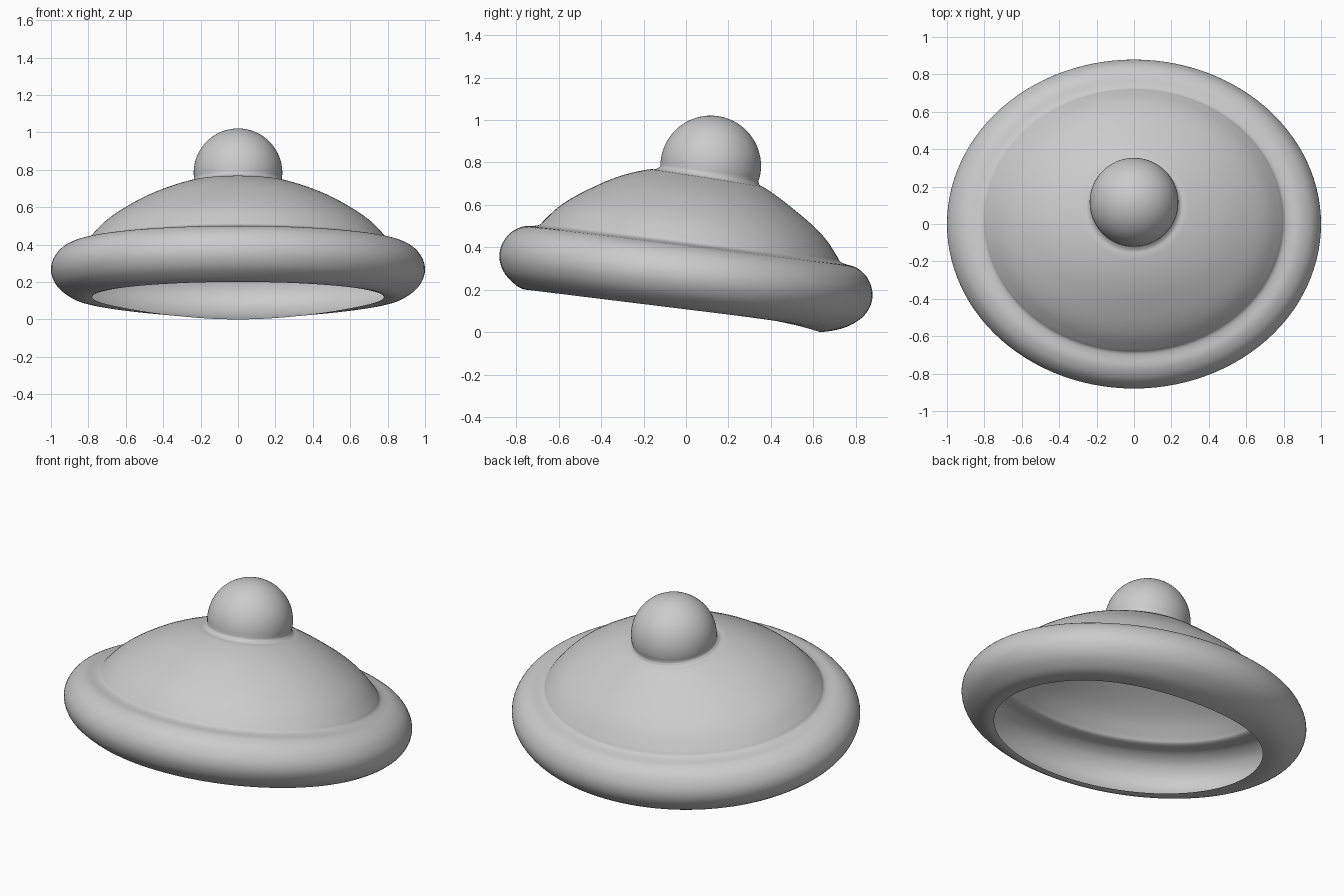
import bpy, bmesh
from math import sin, cos, pi, radians
from mathutils import Matrix, Vector

if "Cube" in bpy.data.objects:
    bpy.data.objects.remove(bpy.data.objects["Cube"])

SEG = 112
K = 0.885  # depth / width of the oval hat

# Open shell rings: radius, height, depth ratio, back offset, tilt, droop at back
RINGS = [
    (.780, -.155, K, -.029, 0, .035),   # opening edge
    (.835, -.160, K, -.010, 0, .012),
    (.892, -.145, K, 0, 0, 0),          # rolled brim
    (.956, -.100, K, 0, 0, 0),
    (.990, -.050, K, 0, 0, 0),
    (1.00, 0, K, 0, 0, 0),
    (.988, .050, K, 0, 0, 0),
    (.952, .100, K, 0, 0, 0),
    (.895, .133, K, 0, 0, 0),
    (.835, .143, K, 0, 0, 0),
    (.805, .153, K, 0, 0, 0),           # crease
    (.785, .176, K, 0, 0, 0),
    (.720, .244, K, 0, 0, 0),           # crown
    (.635, .307, K, 0, 0, 0),
    (.510, .379, K, 0, 0, 0),
    (.390, .430, .92, .012, .004, 0),
    (.290, .463, .96, .036, .008, 0),
    (.252, .470, .99, .045, .008, 0),   # neck
    (.234, .486, 1, .050, .006, 0),
]
BALL_R, BALL_Y, BALL_Z = .237, .053, .525


def catmull(pts, steps):
    out = []
    for i in range(len(pts) - 1):
        a, b, c, d = (pts[max(0, min(len(pts) - 1, i + k))] for k in (-1, 0, 1, 2))
        for s in range(steps):
            t = s / steps
            out.append(tuple(
                .5 * (2 * q + (r - p) * t + (2 * p - 5 * q + 4 * r - e) * t * t
                      + (3 * q - p - 3 * r + e) * t ** 3)
                for p, q, r, e in zip(a, b, c, d)))
    return out + [pts[-1]]


rings = catmull(RINGS, 4)
# Ball on top continues the same shell
for i in range(22):
    a = radians(-6 + 94 * i / 21)
    rings.append((BALL_R * cos(a), BALL_Z + BALL_R * sin(a), 1, BALL_Y, 0, 0))

bm = bmesh.new()
loops = []
for r, w, k, off, tilt, droop in rings:
    loop = []
    for j in range(SEG):
        s = sin(2 * pi * j / SEG)
        z = w - tilt * s - droop * max(0, s) ** 4
        loop.append(bm.verts.new((r * cos(2 * pi * j / SEG), off + r * k * s, z)))
    loops.append(loop)
for lo, hi in zip(loops, loops[1:]):
    for j in range(SEG):
        n = (j + 1) % SEG
        bm.faces.new((lo[j], lo[n], hi[n], hi[j]))
top = bm.verts.new((0, BALL_Y, BALL_Z + BALL_R))
for j in range(SEG):
    bm.faces.new((loops[-1][j], loops[-1][(j + 1) % SEG], top))

# Tip the hat backwards and rest it on the ground plane
bm.transform(Matrix.Rotation(radians(-7), 4, 'X'))
low = min(v.co.z for v in bm.verts)
bm.transform(Matrix.Translation(Vector((0, 0, -low))))
for f in bm.faces:
    f.smooth = True

mesh = bpy.data.meshes.new("hat")
bm.to_mesh(mesh)
bm.free()
hat = bpy.data.objects.new("hat_with_bobble", mesh)
bpy.context.collection.objects.link(hat)
